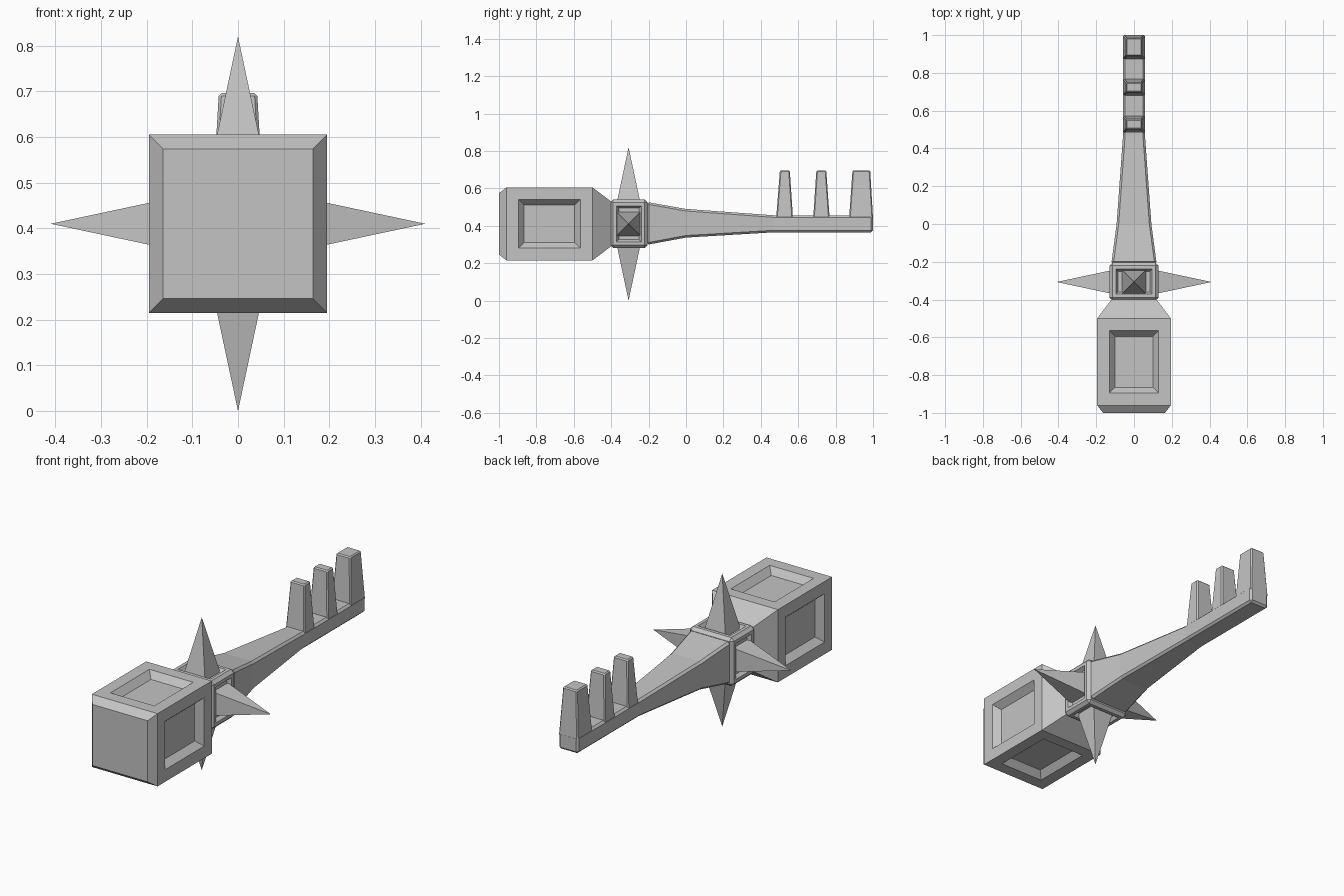
import bpy, bmesh
from mathutils import Vector, Matrix

if "Cube" in bpy.data.objects:
    bpy.data.objects.remove(bpy.data.objects["Cube"])

MID = 0.41  # height of the long axis

grey = bpy.data.materials.new("plain_grey")
grey.use_nodes = True
colour = (0.55, 0.55, 0.55, 1)
grey.diffuse_color = colour
grey.node_tree.nodes["Principled BSDF"].inputs["Base Color"].default_value = colour


def finish(bm, name):
    bmesh.ops.recalc_face_normals(bm, faces=bm.faces)
    mesh = bpy.data.meshes.new(name)
    bm.to_mesh(mesh)
    bm.free()
    mesh.materials.append(grey)
    obj = bpy.data.objects.new(name, mesh)
    bpy.context.collection.objects.link(obj)
    return obj


def loft(sections, bevel=0):
    """Join rectangular sections (y, half width, bottom, top) along y."""
    bm = bmesh.new()
    rings = [[bm.verts.new(p) for p in
              ((-w, y, lo), (w, y, lo), (w, y, hi), (-w, y, hi))]
             for y, w, lo, hi in sections]
    for a, b in zip(rings, rings[1:]):
        for i in range(4):
            j = (i + 1) % 4
            bm.faces.new((a[i], a[j], b[j], b[i]))
    bm.faces.new(rings[0])
    bm.faces.new(rings[-1])
    bmesh.ops.recalc_face_normals(bm, faces=bm.faces)
    if bevel:
        edges = [e for e in bm.edges if e.calc_face_angle(0) > 0.5]
        bmesh.ops.bevel(bm, geom=edges, offset=bevel, segments=1,
                        affect='EDGES', profile=0.5)
        bm.normal_update()
    return bm


def sink_panels(bm, border, slope, depth):
    """Recess the large faces that run along the axis."""
    faces = [f for f in bm.faces if abs(f.normal.y) < 0.01 and f.calc_area() > 0.02]
    bmesh.ops.inset_individual(bm, faces=faces, thickness=border, use_even_offset=True)
    bmesh.ops.inset_individual(bm, faces=faces, thickness=slope, depth=-depth,
                               use_even_offset=True)


def square(y, half):
    return (y, half, MID - half, MID + half)


# Block head with chamfered front, tapered neck and four recessed panels
head = loft([square(-1, 0.164), square(-0.96, 0.195),
             square(-0.5, 0.195), square(-0.39, 0.112)])
sink_panels(head, 0.065, 0.03, 0.035)
finish(head, "head_block")

# Collar with recessed sides
collar = loft([square(-0.405, 0.13), square(-0.205, 0.13)], bevel=0.016)
sink_panels(collar, 0.018, 0.012, 0.02)
finish(collar, "collar")

# Four pyramid spikes around the collar
for i, side in enumerate(("top", "left", "bottom", "right")):
    bm = bmesh.new()
    base = [bm.verts.new((x, y, 0.1)) for x, y in
            ((-0.066, -0.066), (0.066, -0.066), (0.066, 0.066), (-0.066, 0.066))]
    tip = bm.verts.new((0, 0, MID))
    bm.faces.new(base)
    for k in range(4):
        bm.faces.new((base[k], base[(k + 1) % 4], tip))
    bm.transform(Matrix.Translation((0, -0.307, MID)) @ Matrix.Rotation(i * 1.5707963, 4, 'Y'))
    finish(bm, side + "_spike")

# Tapering shaft
shaft = loft([(-0.21, 0.12, 0.298, 0.527), (0, 0.092, 0.337, 0.49),
              (0.47, 0.058, 0.365, 0.456), (1, 0.058, 0.365, 0.456)], bevel=0.011)
finish(shaft, "shaft")

# Three tapered teeth: base start, base end, top start, top end
teeth = [(0.482, 0.572, 0.502, 0.555),
         (0.68, 0.768, 0.697, 0.75),
         (0.872, 1.0, 0.89, 0.985)]
for n, (b0, b1, t0, t1) in enumerate(teeth, 1):
    bm = bmesh.new()
    low, high = [[bm.verts.new((x, y, z)) for x, y in
                  ((-w, y0), (w, y0), (w, y1), (-w, y1))]
                 for w, y0, y1, z in ((0.057, b0, b1, 0.44), (0.042, t0, t1, 0.696))]
    bm.faces.new(low)
    bm.faces.new(high)
    for k in range(4):
        j = (k + 1) % 4
        bm.faces.new((low[k], low[j], high[j], high[k]))
    bmesh.ops.recalc_face_normals(bm, faces=bm.faces)
    edges = [e for e in bm.edges if any(v in high for v in e.verts)]
    bmesh.ops.bevel(bm, geom=edges, offset=0.006, segments=1, affect='EDGES', profile=0.5)
    finish(bm, "tooth_%d" % n)
